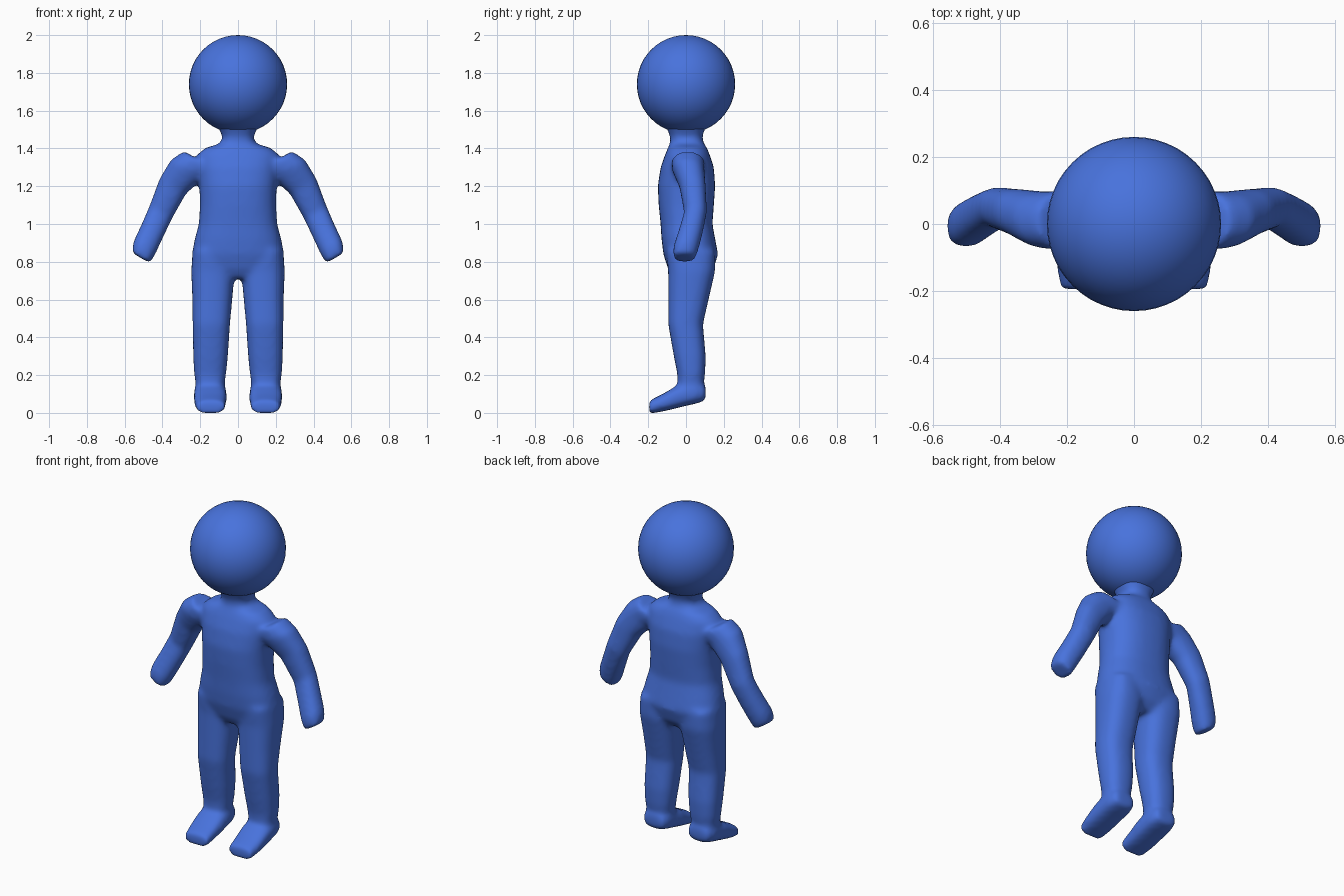
import bpy, bmesh, math
from mathutils import Vector

cube = bpy.data.objects.get("Cube")
if cube:
    bpy.data.objects.remove(cube, do_unlink=True)

blue = bpy.data.materials.new("plain_blue")
blue.use_nodes = True
BLUE = (0.065, 0.17, 0.72, 1)
blue.diffuse_color = BLUE
blue.node_tree.nodes["Principled BSDF"].inputs["Base Color"].default_value = BLUE

X, Y, Z = Vector((1, 0, 0)), Vector((0, 1, 0)), Vector((0, 0, 1))
SIDES = 28
GROW = 0.005  # makes up for what smoothing takes away


def loft(bm, sections, u, v, power=2.4, mirror=1):
    """Closed tube through rounded sections: (centre, radius along u, radius along v)."""
    rings = []
    for centre, ru, rv in sections:
        ring = []
        for i in range(SIDES):
            a = math.tau * i / SIDES
            c, s = math.cos(a), math.sin(a)
            p = Vector(centre)
            p += u * math.copysign(abs(c) ** (2 / power), c) * (ru + GROW)
            p += v * math.copysign(abs(s) ** (2 / power), s) * (rv + GROW)
            p.x *= mirror
            ring.append(bm.verts.new(p))
        rings.append(ring)
    for a, b in zip(rings, rings[1:]):
        for i in range(SIDES):
            j = (i + 1) % SIDES
            bm.faces.new((a[i], a[j], b[j], b[i]))
    bm.faces.new(rings[0])
    bm.faces.new(rings[-1])


def upright(rows):
    """Rows of (z, inner x, outer x, front y, back y) as level sections."""
    return [(((x0 + x1) / 2, (y0 + y1) / 2, z), (x1 - x0) / 2, (y1 - y0) / 2)
            for z, x0, x1, y0, y1 in rows]


bm = bmesh.new()

# Torso and neck
torso = [(0.71, 0.13, -0.06, 0.10), (0.76, 0.21, -0.09, 0.14),
         (0.84, 0.24, -0.115, 0.165), (0.92, 0.225, -0.125, 0.15),
         (1.0, 0.203, -0.13, 0.135), (1.1, 0.197, -0.14, 0.143),
         (1.2, 0.20, -0.145, 0.15), (1.3, 0.21, -0.13, 0.143),
         (1.37, 0.21, -0.105, 0.12), (1.405, 0.165, -0.09, 0.105),
         (1.425, 0.09, -0.08, 0.09), (1.46, 0.076, -0.078, 0.08),
         (1.5, 0.095, -0.095, 0.095), (1.55, 0.12, -0.12, 0.12)]
loft(bm, upright([(z, -x, x, y0, y1) for z, x, y0, y1 in torso]), X, Y)

leg = [(0.86, 0.05, 0.235, -0.10, 0.15), (0.75, 0.022, 0.243, -0.09, 0.15),
       (0.6, 0.035, 0.237, -0.09, 0.115), (0.47, 0.047, 0.235, -0.09, 0.085),
       (0.3, 0.058, 0.233, -0.06, 0.10), (0.21, 0.067, 0.228, -0.042, 0.097),
       (0.16, 0.075, 0.22, -0.04, 0.09), (0.10, 0.075, 0.22, -0.03, 0.09)]

foot = [((0.147, 0.105, 0.105), 0.06, 0.035), ((0.147, 0.05, 0.108), 0.08, 0.055),
        ((0.147, 0.0, 0.097), 0.082, 0.055), ((0.147, -0.06, 0.08), 0.083, 0.053),
        ((0.147, -0.12, 0.055), 0.08, 0.042), ((0.145, -0.195, 0.03), 0.073, 0.03)]

arm = [((0.19, 0.01, 1.33), 0.108, 0.085), ((0.27, 0.012, 1.29), 0.095, 0.08),
       ((0.345, 0.035, 1.2), 0.077, 0.065), ((0.41, 0.05, 1.06), 0.065, 0.055),
       ((0.455, 0.025, 0.96), 0.063, 0.06), ((0.495, 0.0, 0.875), 0.063, 0.063),
       ((0.514, -0.01, 0.82), 0.052, 0.055)]
across_arm = Vector((0.86, 0, 0.5))

for side in (1, -1):
    loft(bm, upright(leg), X, Y, 2.5, side)
    loft(bm, foot, X, Z, 2.8, side)
    loft(bm, arm, across_arm, Y, 2.3, side)

bmesh.ops.recalc_face_normals(bm, faces=bm.faces)
mesh = bpy.data.meshes.new("body")
bm.to_mesh(mesh)
bm.free()
body = bpy.data.objects.new("body", mesh)
bpy.context.collection.objects.link(body)
mesh.materials.append(blue)

# Fuse the limbs into one soft skin
remesh = body.modifiers.new("fuse", 'REMESH')
remesh.mode = 'VOXEL'
remesh.voxel_size = 0.012
remesh.use_smooth_shade = True
soften = body.modifiers.new("soften", 'SMOOTH')
soften.factor = 0.5
soften.iterations = 18
bpy.ops.object.select_all(action='DESELECT')
bpy.context.view_layer.objects.active = body
body.select_set(True)
for name in ("fuse", "soften"):
    bpy.ops.object.modifier_apply(modifier=name)
bpy.ops.object.shade_smooth()

# Head
bpy.ops.mesh.primitive_uv_sphere_add(segments=48, ring_count=24, radius=0.26,
                                     location=(0, 0, 1.74))
head = bpy.context.object
head.name = "head"
head.data.materials.append(blue)
bpy.ops.object.shade_smooth()
